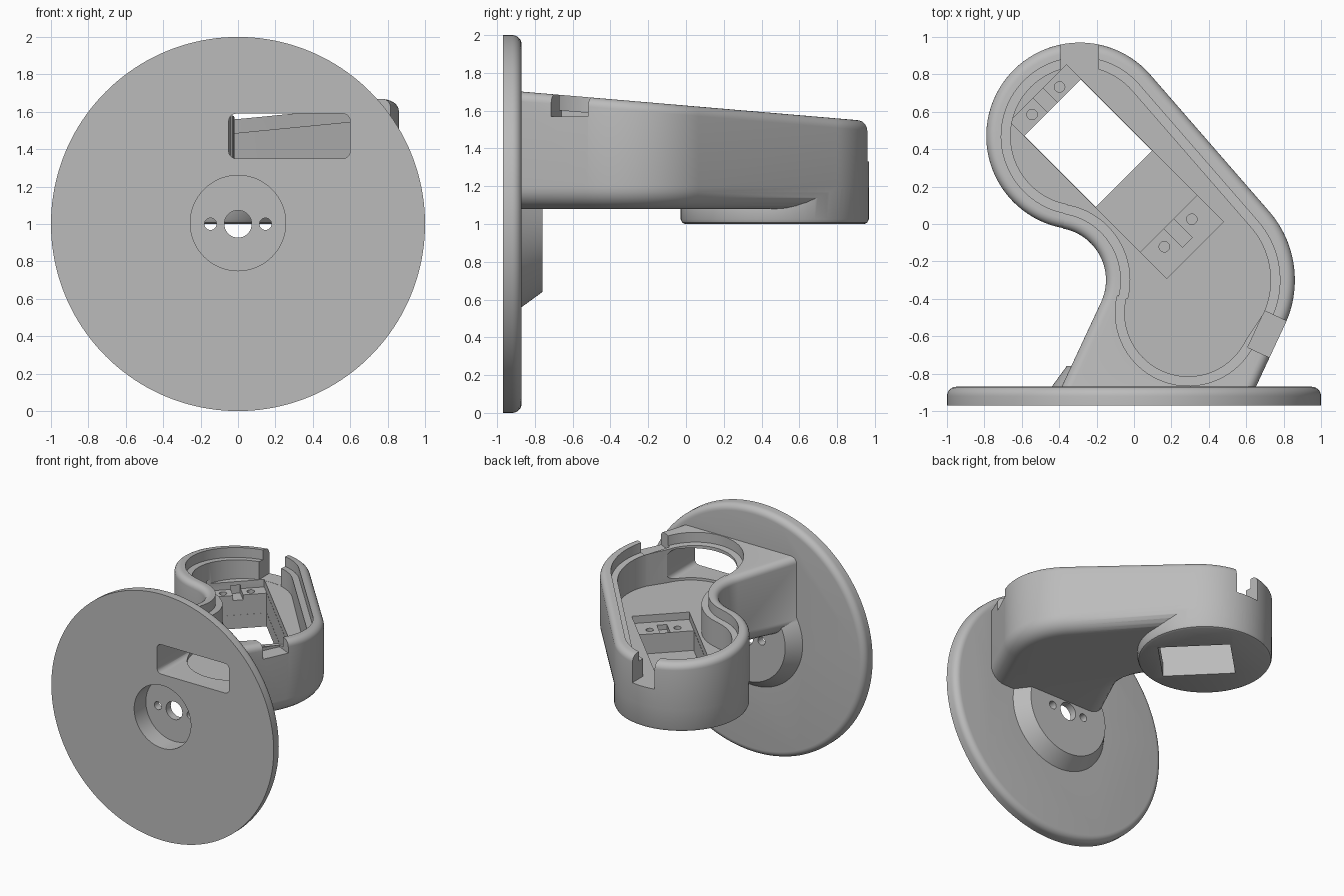
import bpy, bmesh, math
from math import sin, cos, radians, pi
from mathutils import Vector, Matrix

if "Cube" in bpy.data.objects:
    bpy.data.objects.remove(bpy.data.objects["Cube"])

grey = bpy.data.materials.new("plain_grey")
grey.use_nodes = True
grey.diffuse_color = (0.5, 0.5, 0.5, 1)
grey.node_tree.nodes["Principled BSDF"].inputs["Base Color"].default_value = (0.5, 0.5, 0.5, 1)

# Centres of the arcs that make the arm's plan shape
POD, ELBOW, HOLLOW, END = (-0.29, 0.47), (0.30, -0.30), (-0.43, -0.30), (0.29, -0.475)


def arc(centre, r, start, stop, n=32):
    angles = [radians(start + (stop - start) * i / n) for i in range(n + 1)]
    return [(centre[0] + r * cos(a), centre[1] + r * sin(a)) for a in angles]


def top_z(y):
    return 1.627 - 0.085 * y


def loft(name, rings):
    """Closed solid through rings of equal point count."""
    bm = bmesh.new()
    rows = [[bm.verts.new(p) for p in ring] for ring in rings]
    n = len(rows[0])
    for low, high in zip(rows, rows[1:]):
        for i in range(n):
            j = (i + 1) % n
            bm.faces.new((low[i], low[j], high[j], high[i]))
    bm.faces.new(rows[0][::-1])
    bm.faces.new(rows[-1])
    bmesh.ops.recalc_face_normals(bm, faces=bm.faces)
    mesh = bpy.data.meshes.new(name)
    bm.to_mesh(mesh)
    bm.free()
    mesh.materials.append(grey)
    ob = bpy.data.objects.new(name, mesh)
    bpy.context.collection.objects.link(ob)
    return ob


def lathe_y(name, profile, x=0, z=1, n=128):
    return loft(name, [[(px, y, pz) for px, pz in arc((x, z), r, 0, 360 - 360 / n, n - 1)]
                       for r, y in profile])


def lathe_z(name, profile, x, y, n=128):
    return loft(name, [[(px, py, z) for px, py in arc((x, y), r, 0, 360 - 360 / n, n - 1)]
                       for r, z in profile])


def box(name, centre, size, z0, z1, angle=0):
    turn = Matrix.Rotation(angle, 2)
    corners = [Vector((sx * size[0] / 2, sy * size[1] / 2))
               for sx, sy in ((-1, -1), (1, -1), (1, 1), (-1, 1))]
    flat = [turn @ c + Vector(centre) for c in corners]
    return loft(name, [[(p.x, p.y, z) for p in flat] for z in (z0, z1)])


def combine(target, other, operation):
    mod = target.modifiers.new(operation, 'BOOLEAN')
    mod.operation, mod.solver, mod.object = operation, 'EXACT', other
    bpy.context.view_layer.objects.active = target
    bpy.ops.object.modifier_apply(modifier=mod.name)
    bpy.data.objects.remove(other)


def arm_outline(inset):
    """Outer arm plan, running into the disc at the front."""
    left = arc(HOLLOW, 0.28 + inset, 79.7, -25)
    right = arc(ELBOW, 0.56 - inset, -25, 41)
    slope = math.tan(radians(25))
    foot = [(p[0] - slope * (p[1] + 0.92), -0.92) for p in (left[-1], right[0])]
    return arc(POD, 0.5 - inset, 41, 259.7, 56) + left + foot + right


def cavity_outline(inset):
    return (arc(POD, 0.5 - inset, 41, 259.7, 56) + arc(HOLLOW, 0.28 + inset, 79.7, -14)
            + arc(END, 0.47 - inset, 166, 335) + arc(ELBOW, 0.56 - inset, -25, 41))


def level(points, z):
    return [(x, y, z) for x, y in points]


def sloped(points, drop):
    return [(x, y, top_z(y) - drop) for x, y in points]


# Round disc with a rounded back edge
steps = [radians(15 * i) for i in range(7)]
housing = lathe_y("disc_and_arm_housing", [(1, -0.97)] + [
    (0.95 + 0.05 * cos(a), -0.92 + 0.05 * sin(a)) for a in steps], n=160)

# Arm: filleted underside, sloping top with a rounded rim
R, T = 0.12, 0.05
rings = [level(arm_outline(R * (1 - sin(a))), 1.08 + R * (1 - cos(a))) for a in steps]
rings += [sloped(arm_outline(T * (1 - cos(a))), T * (1 - sin(a))) for a in steps]
combine(housing, loft("arm", rings), 'UNION')

# Round pod under the arm's far end, and chamfered boss behind the disc
combine(housing, lathe_z("pod", [(0.475, 1.0), (0.49, 1.007), (0.498, 1.025), (0.498, 1.27)], *POD), 'UNION')
combine(housing, lathe_y("boss", [(0.44, -0.91), (0.44, -0.87), (0.36, -0.76)]), 'UNION')

# Hollow interior with a lid ledge
cutters = [loft("cavity", [level(cavity_outline(0.13), 1.33), sloped(cavity_outline(0.13), 0.08),
                           sloped(cavity_outline(0.08), 0.08), sloped(cavity_outline(0.08), -0.2)])]

# Rounded window through the disc into the cavity
window = []
for cx, cz, a in ((0.56, 1.55, 0), (-0.01, 1.55, 90), (-0.01, 1.39, 180), (0.56, 1.39, 270)):
    window += arc((cx, cz), 0.04, a, a + 90, 6)
cutters.append(loft("window", [[(x, y, z) for x, z in window] for y in (-1.1, -0.46)]))

# Hub recess with a centre hole and two side holes
cutters.append(lathe_y("hub_recess", [(0.255, -1.1), (0.255, -0.82)], z=1.005))
for x, r in ((0, 0.073), (-0.147, 0.032), (0.147, 0.032)):
    cutters.append(lathe_y("hub_hole", [(r, -0.9), (r, -0.7)], x=x, n=48))

# Motor pocket: shallow tabs, deep body, opening through the pod
along = Vector((1, -1)).normalized()
across = Vector((1, 1)).normalized()
middle = Vector((-0.125, 0.3125))
turn = -pi / 4
cutters.append(box("tab_pocket", middle + along * 0.045, (1.187, 0.43), 1.27, 1.36, turn))
cutters.append(box("motor_pocket", middle, (0.877, 0.428), 1.11, 1.35, turn))
cutters.append(box("pod_opening", middle - along * 0.1685, (0.538, 0.426), 0.9, 1.3, turn))
for shift in (-0.49, 0.51):
    spot = middle + along * shift
    cutters.append(box("tab_groove", spot, (0.14, 0.075), 1.23, 1.3, turn))
    for side in (-0.104, 0.104):
        p = spot + across * side
        cutters.append(lathe_z("screw_hole", [(0.028, 1.15), (0.028, 1.3)], p.x, p.y, 32))

# Cable notch at the back and lid notch in the side wall
cutters.append(box("cable_notch", (-0.29, 0.95), (0.2, 0.3), 1.331, 1.9))
cutters.append(box("side_notch", (0.735, -0.6), (0.215, 0.18), 1.57, 1.9, radians(65)))

for cutter in cutters:
    combine(housing, cutter, 'DIFFERENCE')

bpy.ops.object.select_all(action='DESELECT')
housing.select_set(True)
bpy.context.view_layer.objects.active = housing
bpy.ops.object.shade_smooth_by_angle(angle=radians(30))
